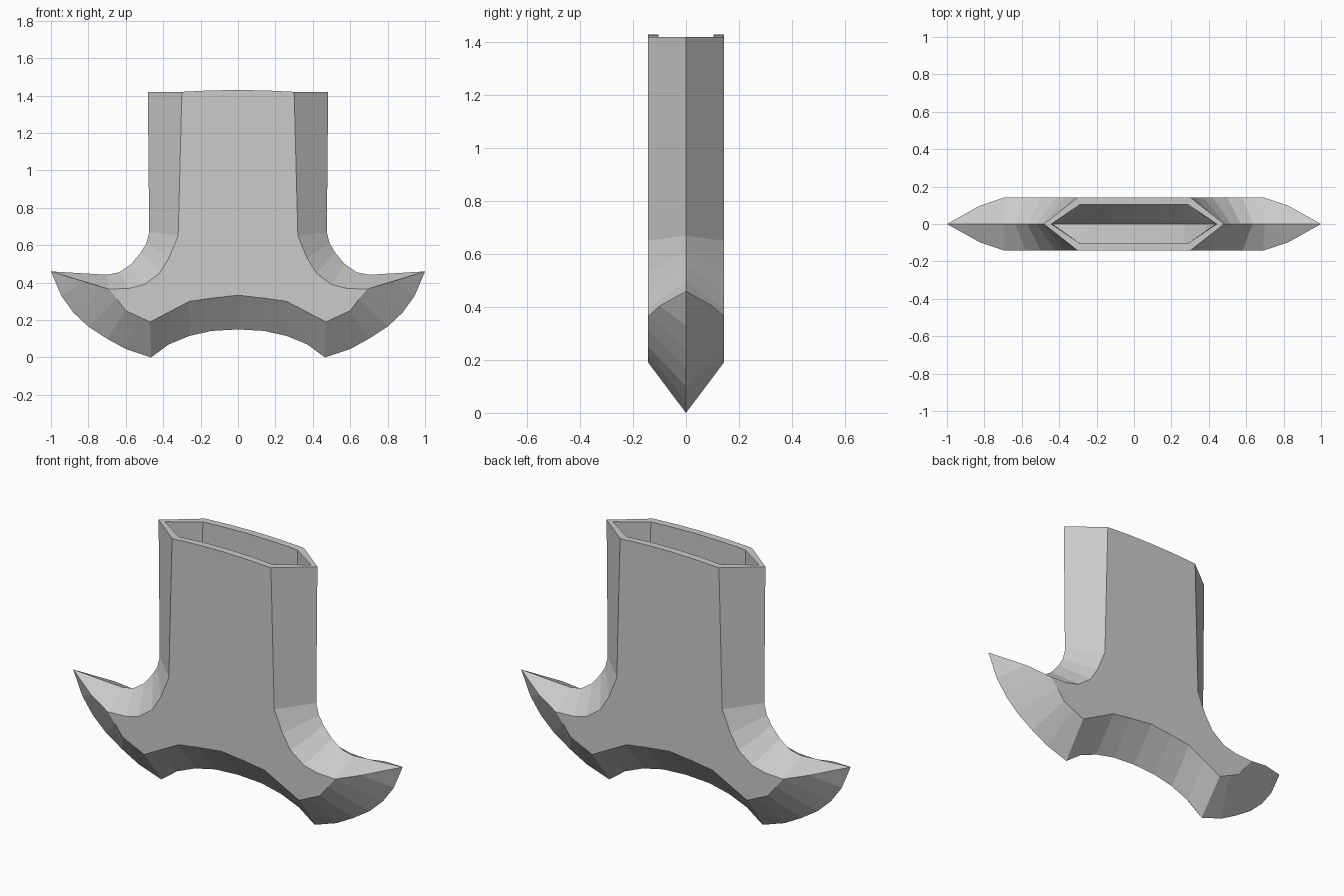
import bpy
import bmesh

HALF_DEPTH = 0.143   # half thickness of the flat cheeks
WALL = 0.04          # thickness of the hollow shell

default_cube = bpy.data.objects.get("Cube")
if default_cube:
    bpy.data.objects.remove(default_cube, do_unlink=True)


def make_material(name, rgb):
    material = bpy.data.materials.new(name)
    material.use_nodes = True
    colour = (*rgb, 1.0)
    material.diffuse_color = colour
    material.node_tree.nodes["Principled BSDF"].inputs["Base Color"].default_value = colour
    return material


# Sections around one half: (centre edge x, z) paired with (cheek rim x, z)
bottom_sections = [
    ((0, .15), (0, .333)),
    ((.14, .142), (.14, .317)),
    ((.26, .115), (.26, .3)),
    ((.37, .07), (.365, .245)),
    ((.465, 0), (.47, .19)),
    ((.6, .045), (.535, .22)),
    ((.7, .1), (.6, .25)),
    ((.8, .165), (.645, .31)),
    ((.88, .24), (.69, .365)),
]
ridge_sections = [((.945, .33), (.82, .405)), ((1, .46), (.82, .405))]
upper_sections = [
    ((.7, .442), (.69, .365)),
    ((.635, .455), (.58, .37)),
    ((.57, .5), (.5, .39)),
    ((.52, .56), (.42, .45)),
    ((.49, .61), (.37, .53)),
    ((.475, .67), (.32, .65)),
    ((.482, 1.42), (.3, 1.42)),
]
top_arch = [(.15, 1.4275), (0, 1.43)]


def build_quarter():
    """One front quarter of the shell: the flat cheek and its bevelled border."""
    bm = bmesh.new()
    cache = {}

    def vert(point, depth):
        key = (*point, depth)
        if key not in cache:
            cache[key] = bm.verts.new((point[0], -depth, point[1]))
        return cache[key]

    def face(corners):
        unique = list(dict.fromkeys(corners))
        if len(unique) > 2:
            bm.faces.new(unique)

    # Bevelled border strips between the centre edge and the cheek rim
    strips = []
    for group, depth in ((bottom_sections, HALF_DEPTH),
                         (ridge_sections, 0.1),
                         (upper_sections, HALF_DEPTH)):
        for edge, rim in group:
            strips.append((vert(edge, 0), vert(rim, depth)))
    for (edge_a, rim_a), (edge_b, rim_b) in zip(strips, strips[1:]):
        face([edge_a, edge_b, rim_b, rim_a])

    # Flat cheek with the slightly arched top
    outline = [rim for _, rim in bottom_sections + upper_sections] + top_arch
    face([vert(point, HALF_DEPTH) for point in outline])

    mesh = bpy.data.meshes.new("axe_head_socket")
    bm.to_mesh(mesh)
    bm.free()
    return mesh


# Hollow head, mirrored to all four quarters and given a wall thickness
head = bpy.data.objects.new("axe_head_socket", build_quarter())
bpy.context.collection.objects.link(head)
head.data.materials.append(make_material("plain grey", (0.6, 0.6, 0.6)))

mirror = head.modifiers.new("four_quarters", "MIRROR")
mirror.use_axis = (True, True, False)
mirror.merge_threshold = 0.0005

shell = head.modifiers.new("wall", "SOLIDIFY")
shell.thickness = WALL
shell.offset = -1
shell.use_even_offset = False
